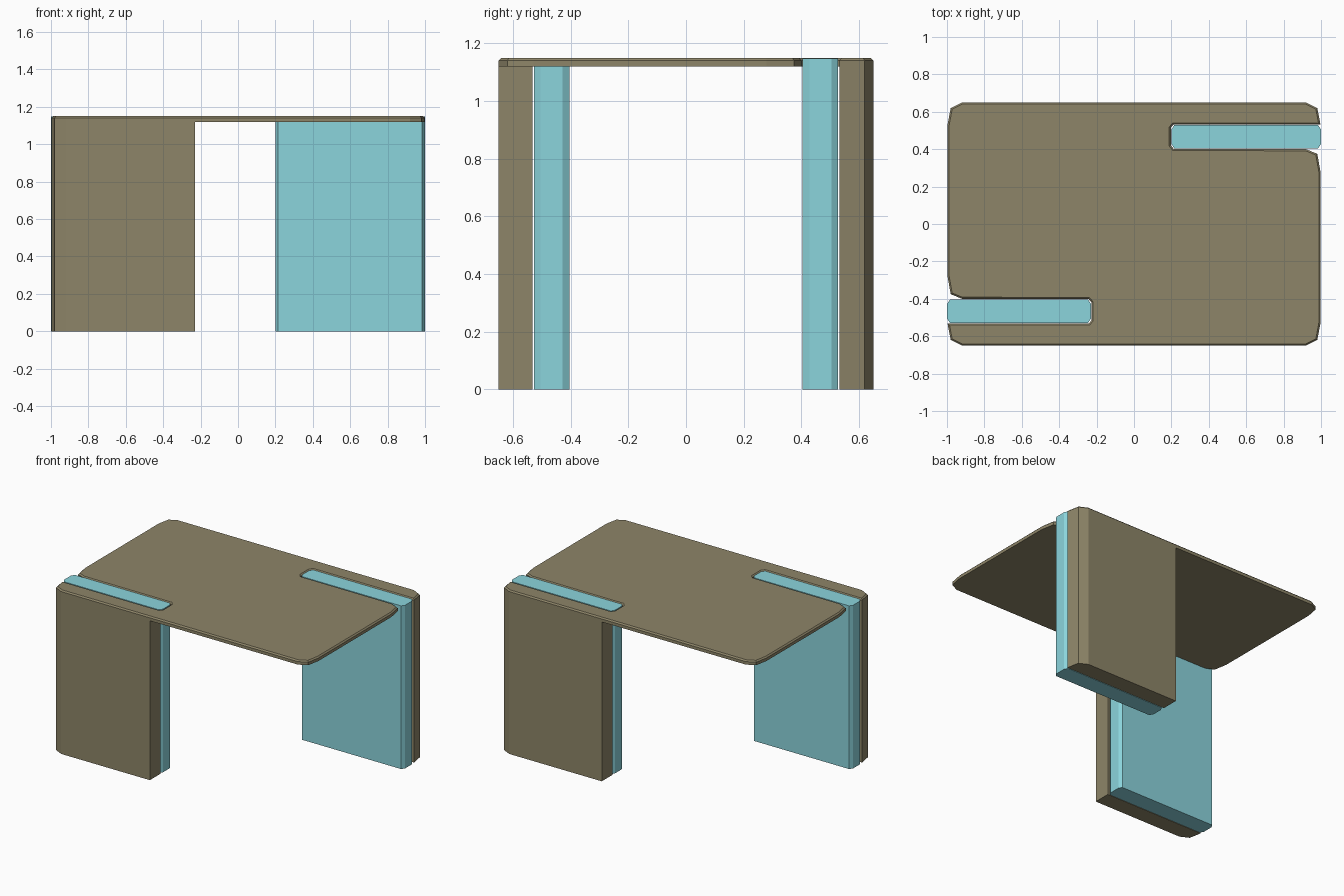
import bpy, bmesh

if "Cube" in bpy.data.objects:
    bpy.data.objects.remove(bpy.data.objects["Cube"])


def material(name, color):
    m = bpy.data.materials.new(name)
    m.diffuse_color = (*color, 1)
    m.use_nodes = True
    m.node_tree.nodes["Principled BSDF"].inputs["Base Color"].default_value = m.diffuse_color
    return m


wood = material("olive_brown", (0.27, 0.235, 0.14))
blue = material("pale_cyan", (0.26, 0.66, 0.72))


def slab(name, outline, z0, z1, mat, bevel=0):
    """Extrude a plan outline, optionally chamfering the upper rim."""
    bm = bmesh.new()
    base = bm.faces.new([bm.verts.new((x, y, z0)) for x, y in outline])
    ext = bmesh.ops.extrude_face_region(bm, geom=[base], use_keep_orig=True)
    top = [g for g in ext["geom"] if isinstance(g, bmesh.types.BMVert)]
    bmesh.ops.translate(bm, verts=top, vec=(0, 0, z1 - z0))
    bmesh.ops.recalc_face_normals(bm, faces=bm.faces[:])
    if bevel:
        rim = [e for e in bm.edges
               if all(v.co.z > z1 - 1e-4 for v in e.verts)]
        bmesh.ops.bevel(bm, geom=rim, offset=bevel, segments=1,
                        affect='EDGES', profile=0.5)
    mesh = bpy.data.meshes.new(name)
    bm.to_mesh(mesh)
    bm.free()
    mesh.materials.append(mat)
    obj = bpy.data.objects.new(name, mesh)
    bpy.context.collection.objects.link(obj)
    return obj


def turn(points, s):
    return [(s * x, s * y) for x, y in points]


def half_top(i):
    # right-hand end of the top: front corner, slot, back corner
    return [(0.92, -0.65), (0.98, -0.62), (0.997, -0.53), (0.997, 0.28),
            (0.98, 0.375), (0.92, 0.40), (i + 0.012, 0.402),
            (i - 0.003, 0.42), (i - 0.003, 0.515), (i + 0.012, 0.532),
            (0.997, 0.532), (0.98, 0.62), (0.92, 0.65)]


# Table top with two open slots, turned half a circle from each other
slab("table_top", half_top(0.2) + turn(half_top(0.23), -1),
     1.12, 1.15, wood, 0.009)

# Each end: a chamfered outer leg and an inner panel rising through the slot
for side, s, i in (("back_right", 1, 0.2), ("front_left", -1, 0.23)):
    leg = [(i, 0.532), (0.997, 0.532), (0.98, 0.62), (0.92, 0.65), (i, 0.65)]
    slab(side + "_outer_leg", turn(leg, s), 0, 1.121, wood)
    panel = [(i + 0.015, 0.405), (0.985, 0.405), (1, 0.428), (1, 0.505),
             (0.985, 0.528), (i + 0.015, 0.528), (i, 0.505), (i, 0.428)]
    slab(side + "_inner_panel", turn(panel, s), 0, 1.147, blue)
